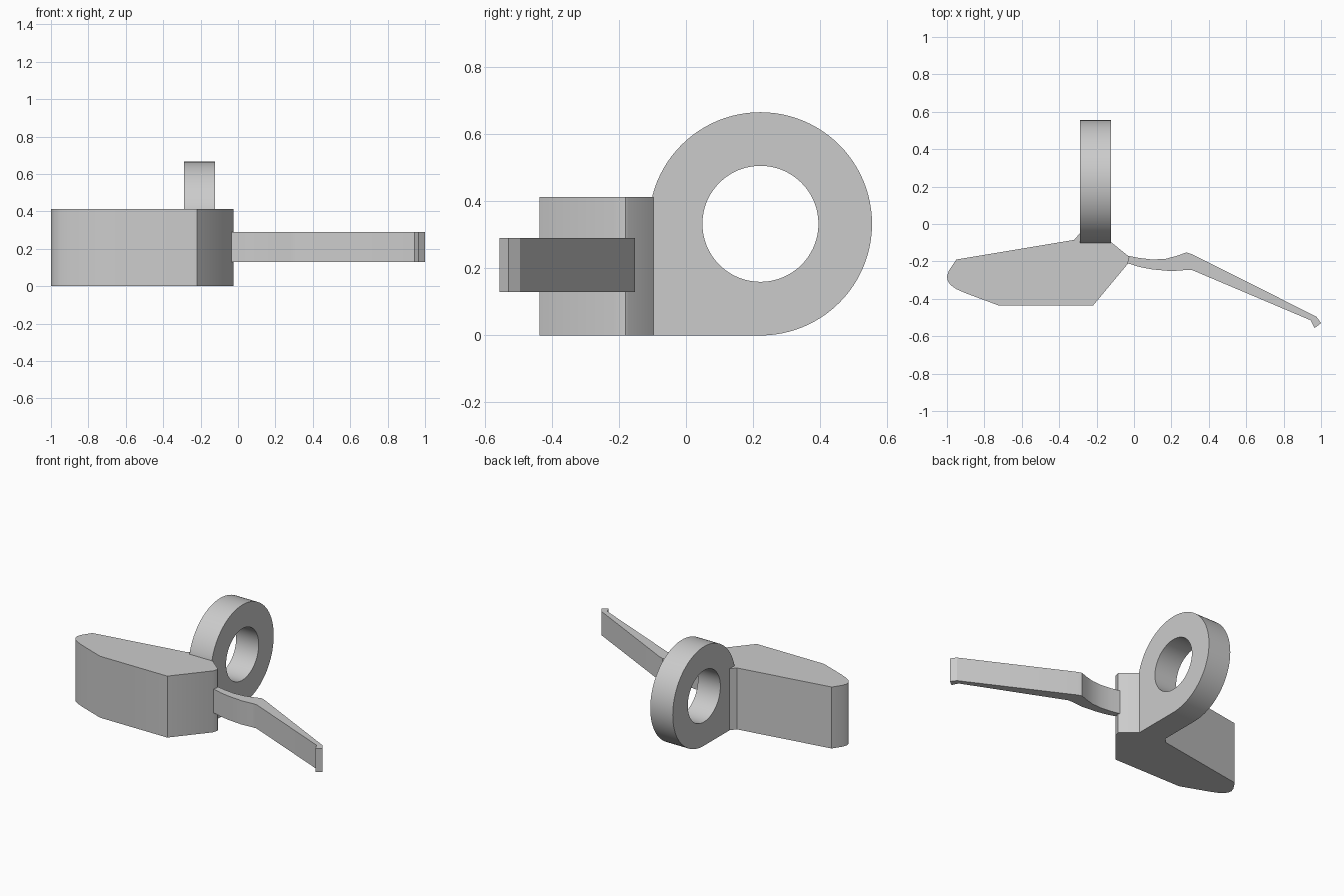
import bpy
import bmesh
from math import cos, sin, pi, radians
from mathutils import Vector

cube = bpy.data.objects.get("Cube")
if cube:
    bpy.data.objects.remove(cube)

grey = bpy.data.materials.new("light grey")
grey.use_nodes = True
grey.diffuse_color = (0.6, 0.6, 0.6, 1)
grey.node_tree.nodes["Principled BSDF"].inputs["Base Color"].default_value = (0.6, 0.6, 0.6, 1)


def finish(name, bm, smooth=25):
    """Turn a bmesh into a shaded object."""
    bmesh.ops.recalc_face_normals(bm, faces=bm.faces)
    mesh = bpy.data.meshes.new(name)
    bm.to_mesh(mesh)
    bm.free()
    mesh.materials.append(grey)
    obj = bpy.data.objects.new(name, mesh)
    bpy.context.collection.objects.link(obj)
    bpy.ops.object.select_all(action='DESELECT')
    obj.select_set(True)
    bpy.context.view_layer.objects.active = obj
    bpy.ops.object.shade_smooth_by_angle(angle=radians(smooth))
    return obj


def prism(name, points, offset):
    """Extrude a closed outline along an offset."""
    bm = bmesh.new()
    face = bm.faces.new([bm.verts.new(p) for p in points])
    side = bmesh.ops.extrude_face_region(bm, geom=[face], use_keep_orig=True)
    moved = [v for v in side["geom"] if isinstance(v, bmesh.types.BMVert)]
    bmesh.ops.translate(bm, verts=moved, vec=Vector(offset))
    return finish(name, bm)


# Body: tapered block with a rounded end
body = [(-1, -.28), (-.99, -.25), (-.95, -.19), (-.32, -.085), (-.29, -.05),
        (-.28, -.05), (-.24, -.095), (-.125, -.095), (-.03, -.172), (-.025, -.18),
        (-.035, -.215), (-.22, -.437), (-.72, -.437), (-.90, -.37), (-.95, -.348),
        (-.98, -.327), (-.995, -.305)]
prism("body", [(x, y, 0) for x, y in body], (0, 0, .413))

# Lever: curved neck, long straight blade and a hooked tip
lever = [(-.04, -.168), (.03, -.182), (.1, -.19), (.17, -.186), (.23, -.17),
         (.28, -.152), (.31, -.162), (.975, -.495), (1, -.53), (.965, -.557),
         (.945, -.515), (.31, -.246), (.28, -.246), (.2, -.252), (.1, -.243),
         (.03, -.23), (-.04, -.208)]
prism("lever", [(x, y, .13) for x, y in lever], (0, 0, .16))

# Ring: upright band with a round hole
CY, CZ, R, HOLE, X0, X1 = .222, .333, .333, .173, -.29, -.123
bm = bmesh.new()
N = 96
loops = []
for i in range(N):
    a = 2 * pi * i / N
    loops.append([bm.verts.new((x, max(CY + r * cos(a), -.103), CZ + r * sin(a)))
                  for x, r in ((X0, R), (X1, R), (X1, HOLE), (X0, HOLE))])
for i in range(N):
    a, b = loops[i], loops[(i + 1) % N]
    for j in range(4):
        k = (j + 1) % 4
        bm.faces.new((a[j], a[k], b[k], b[j]))
finish("ring", bm)

# Web: fills the corner between the body and the underside of the ring
arc = [(CY + (R - .001) * cos(pi + t * pi / 32), CZ + (R - .001) * sin(pi + t * pi / 32))
       for t in range(2, 17)]
web = [(-.12, 0), (-.12, arc[0][1])] + arc[:-1] + [(CY, 0)]
prism("ring_web", [(X0, y, z) for y, z in web], (X1 - X0, 0, 0))
